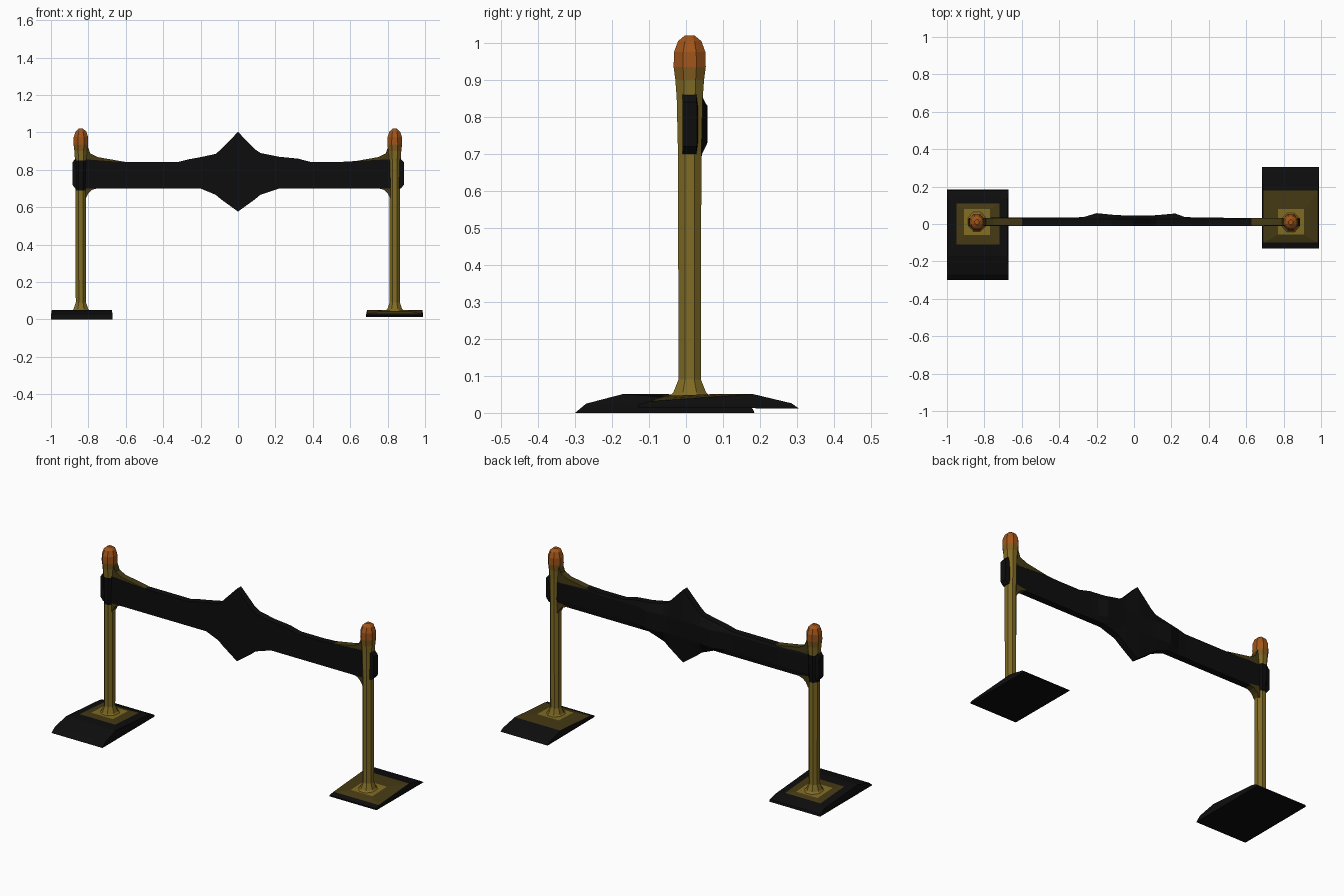
import bpy, bmesh, math


def material(name, rgb):
    m = bpy.data.materials.new(name)
    m.diffuse_color = (*rgb, 1)
    return m


BLACK = material("black", (0.004, 0.004, 0.004))
BRONZE = material("bronze", (0.22, 0.15, 0.018))
DARK = material("dark_bronze", (0.06, 0.042, 0.007))
AMBER = material("amber", (0.23, 0.11, 0.014))
ORANGE = material("orange", (0.36, 0.09, 0.01))
MATS = [BLACK, BRONZE, DARK, AMBER, ORANGE]


def loft(name, rings, tones, cap_tones=(0, 0)):
    """Join equal-length rings of points; one material index per band."""
    bm = bmesh.new()
    loops = [[bm.verts.new(p) for p in r] for r in rings]
    n = len(loops[0])
    for a, b, t in zip(loops, loops[1:], tones):
        for i in range(n):
            j = (i + 1) % n
            bm.faces.new((a[i], a[j], b[j], b[i])).material_index = t
    bm.faces.new(loops[0][::-1]).material_index = cap_tones[0]
    bm.faces.new(loops[-1]).material_index = cap_tones[1]
    bmesh.ops.recalc_face_normals(bm, faces=bm.faces)
    me = bpy.data.meshes.new(name)
    bm.to_mesh(me)
    bm.free()
    for m in MATS:
        me.materials.append(m)
    ob = bpy.data.objects.new(name, me)
    bpy.context.collection.objects.link(ob)
    return ob


def rect(x0, x1, y0, y1, z0, z1):
    # z0 is the height at the y0 edge, z1 at the y1 edge
    return [(x0, y0, z0), (x1, y0, z0), (x1, y1, z1), (x0, y1, z1)]


# Posts: octagonal, flared at the base, thicker rounded orange top
def post(name, x, collar):
    prof = [(0.040, 0.066, 1), (0.055, 0.048, 1), (0.09, 0.033, 1),
            (0.69, 0.034, collar), (0.85, 0.038, 1), (0.90, 0.042, 3),
            (0.935, 0.047, 4), (0.975, 0.046, 4), (1.005, 0.034, 4),
            (1.02, 0.014, 4)]
    rings = []
    for z, r, _ in prof:
        rings.append([(x + r * 0.9 * math.cos(math.pi * (k + 0.5) / 4),
                       0.01 + r * math.sin(math.pi * (k + 0.5) / 4), z)
                      for k in range(8)])
    loft(name, rings, [p[2] for p in prof[:-1]], (1, 4))


post("left_post", -0.84, 0)
post("right_post", 0.838, 1)

# Feet: thin plates with a long steep end and a low sloping end
loft("left_foot", [
    rect(-1, -0.67, -0.30, 0.185, 0, 0),
    rect(-1, -0.67, -0.27, 0.18, 0.025, 0.012),
    rect(-0.995, -0.675, -0.17, 0.14, 0.051, 0.028),
    rect(-0.95, -0.72, -0.11, 0.11, 0.051, 0.036),
    rect(-0.91, -0.77, -0.06, 0.08, 0.051, 0.045)],
    [0, 0, 0, 2], (0, 1))
loft("right_foot", [
    rect(0.685, 0.99, -0.13, 0.305, 0.014, 0.012),
    rect(0.685, 0.99, -0.13, 0.285, 0.022, 0.026),
    rect(0.69, 0.985, -0.10, 0.18, 0.031, 0.051),
    rect(0.73, 0.945, -0.08, 0.12, 0.038, 0.051),
    rect(0.77, 0.91, -0.055, 0.08, 0.046, 0.051)],
    [0, 0, 2, 2], (0, 1))

# Crossbar: lofted along x as (x, bottom, top, back), swelling to a diamond
stations = [
    (-0.885, 0.72, 0.84, 0.030), (-0.87, 0.70, 0.86, 0.033),
    (-0.62, 0.70, 0.842, 0.034), (-0.32, 0.70, 0.842, 0.035),
    (-0.27, 0.70, 0.855, 0.037), (-0.20, 0.70, 0.868, 0.058),
    (-0.12, 0.667, 0.885, 0.050), (-0.09, 0.642, 0.91, 0.047),
    (0.0, 0.577, 1.003, 0.046), (0.09, 0.642, 0.91, 0.046),
    (0.12, 0.667, 0.89, 0.047), (0.22, 0.70, 0.870, 0.056),
    (0.27, 0.70, 0.865, 0.038), (0.32, 0.70, 0.860, 0.035),
    (0.39, 0.70, 0.842, 0.034), (0.54, 0.70, 0.842, 0.033),
    (0.87, 0.70, 0.86, 0.032), (0.887, 0.72, 0.84, 0.030)]
rings = []
for x, zb, zt, yb in stations:
    rings.append([(x, -0.01, zb), (x, -0.01, zt), (x, 0.028, zt),
                  (x, yb, 0.83), (x, yb, 0.73), (x, 0.028, zb)])
loft("crossbar", rings, [0] * (len(stations) - 1))

# Brackets blending the crossbar into the posts, above and below
top_curve = [(0.60, 0.842), (0.75, 0.868), (0.79, 0.888), (0.805, 0.93),
             (0.84, 0.93), (0.84, 0.83)]
low_curve = [(0.74, 0.705), (0.78, 0.693), (0.80, 0.675), (0.813, 0.65),
             (0.84, 0.65), (0.84, 0.72)]
for side, s in (("left", -1), ("right", 1)):
    for part, curve, tone in (("upper", top_curve, 2), ("lower", low_curve, 2)):
        loft(f"{side}_{part}_bracket",
             [[(s * x, y, z) for x, z in curve] for y in (-0.008, 0.031)],
             [tone], (tone, tone))
